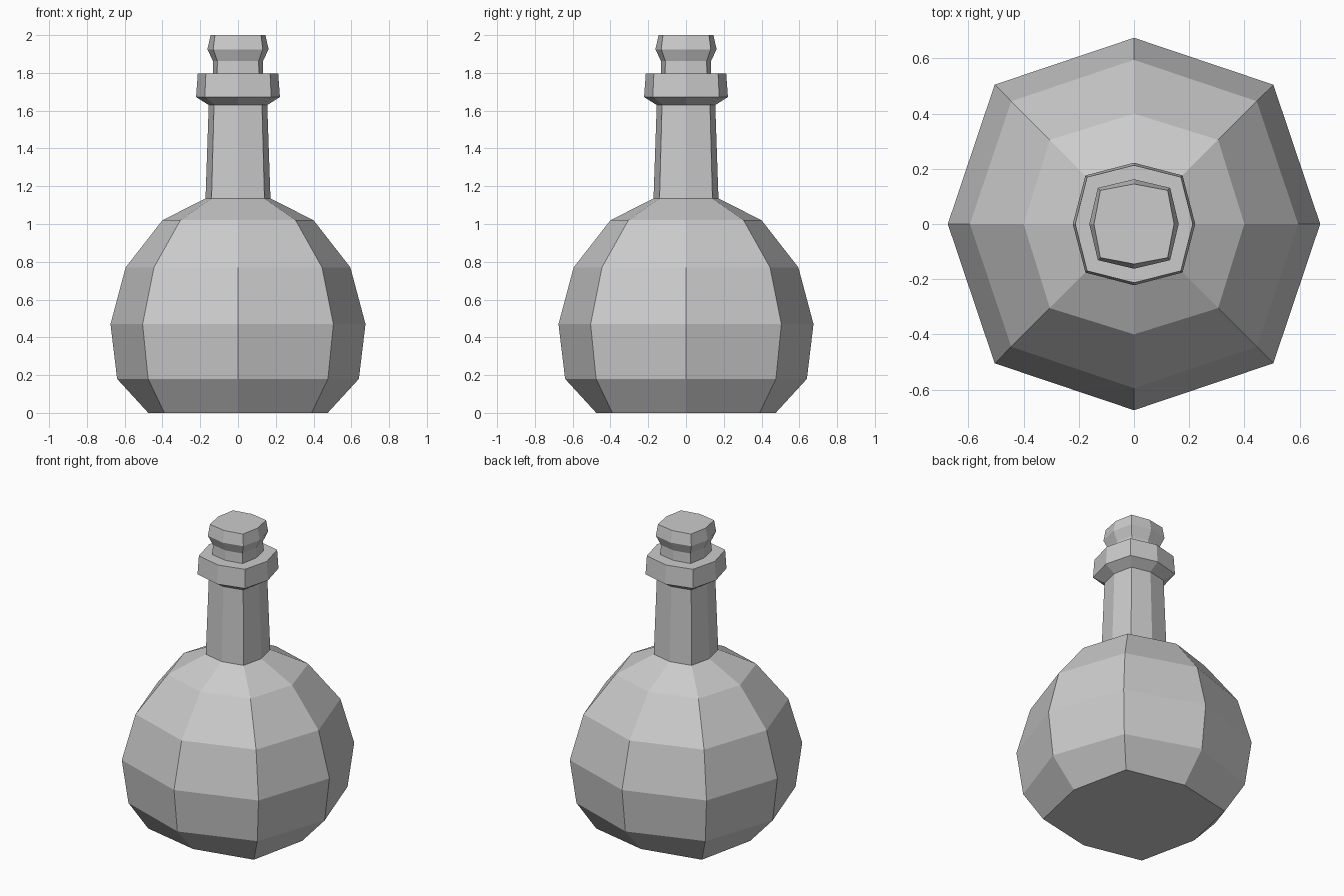
import bpy, bmesh

if "Cube" in bpy.data.objects:
    bpy.data.objects.remove(bpy.data.objects["Cube"])


def lathe(name, rings, cap_bottom=False, cap_top=False):
    """Eight-sided part; each ring is (axis radius, diagonal x = y offset, z)."""
    bm = bmesh.new()
    loops = []
    for a, d, z in rings:
        pts = [(a, 0), (d, d), (0, a), (-d, d), (-a, 0), (-d, -d), (0, -a), (d, -d)]
        loops.append([bm.verts.new((x, y, z)) for x, y in pts])
    for lo, hi in zip(loops, loops[1:]):
        for i in range(8):
            j = (i + 1) % 8
            bm.faces.new((lo[i], lo[j], hi[j], hi[i]))
    if cap_bottom:
        bm.faces.new(loops[0][::-1])
    if cap_top:
        bm.faces.new(loops[-1])
    mesh = bpy.data.meshes.new(name)
    bm.to_mesh(mesh)
    bm.free()
    obj = bpy.data.objects.new(name, mesh)
    bpy.context.collection.objects.link(obj)
    return obj


# Round belly with sloping shoulder
lathe("bottle_belly", [
    (0.475, 0.39, 0.0),
    (0.64, 0.476, 0.18),
    (0.675, 0.505, 0.47),
    (0.595, 0.445, 0.77),
    (0.40, 0.305, 1.02),
    (0.172, 0.14, 1.135),
], cap_bottom=True)

# Tapered neck
lathe("bottle_neck", [
    (0.172, 0.14, 1.135),
    (0.155, 0.127, 1.63),
])

# Collar around the mouth, flat on top up to the stopper
lathe("bottle_collar", [
    (0.155, 0.127, 1.63),
    (0.222, 0.176, 1.672),
    (0.213, 0.17, 1.796),
    (0.132, 0.111, 1.796),
])

# Flared stopper
lathe("stopper", [
    (0.132, 0.111, 1.796),
    (0.132, 0.109, 1.862),
    (0.162, 0.131, 1.925),
    (0.145, 0.122, 2.0),
], cap_top=True)
